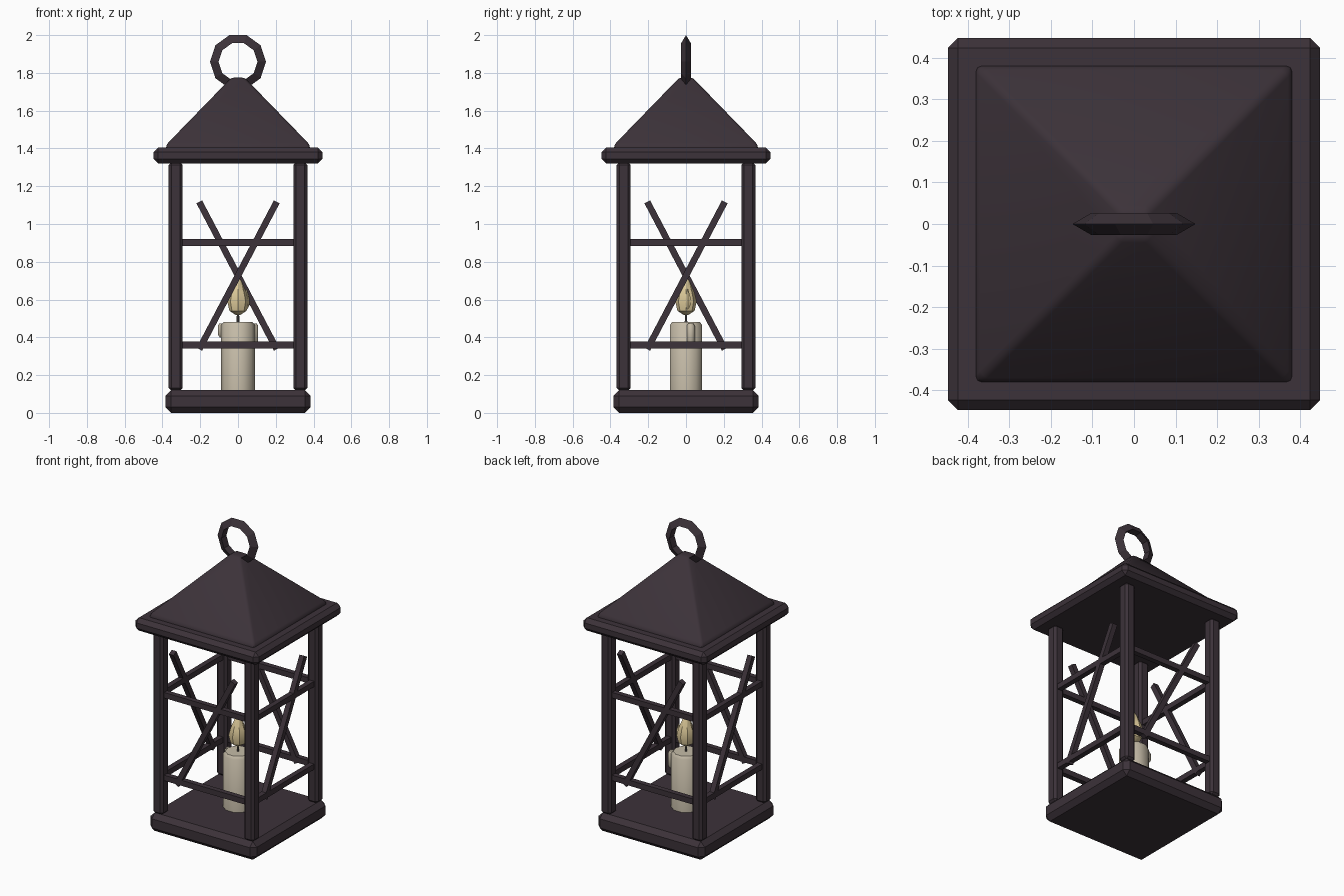
import bpy, bmesh
from math import sin, cos, pi, radians, atan2, hypot
from mathutils import Matrix

if "Cube" in bpy.data.objects:
    bpy.data.objects.remove(bpy.data.objects["Cube"], do_unlink=True)


def material(name, rgb):
    m = bpy.data.materials.new(name)
    m.use_nodes = True
    m.diffuse_color = (*rgb, 1)
    bsdf = m.node_tree.nodes["Principled BSDF"]
    bsdf.inputs["Base Color"].default_value = (*rgb, 1)
    bsdf.inputs["Roughness"].default_value = 0.7
    return m


iron = material("dark iron", (0.045, 0.032, 0.041))
wax = material("cream wax", (0.56, 0.50, 0.39))
glow = material("pale flame", (0.70, 0.57, 0.31))
char = material("grey wick", (0.12, 0.11, 0.10))


def finish(name, bm, mat, smooth=None):
    bmesh.ops.recalc_face_normals(bm, faces=bm.faces)
    mesh = bpy.data.meshes.new(name)
    bm.to_mesh(mesh)
    bm.free()
    mesh.materials.append(mat)
    obj = bpy.data.objects.new(name, mesh)
    bpy.context.collection.objects.link(obj)
    if smooth:
        bpy.ops.object.select_all(action='DESELECT')
        obj.select_set(True)
        bpy.context.view_layer.objects.active = obj
        bpy.ops.object.shade_smooth_by_angle(angle=radians(smooth))
    return obj


def chamfer(bm, width, segments=1):
    bmesh.ops.bevel(bm, geom=bm.edges[:], offset=width, segments=segments,
                    profile=0.5, affect='EDGES', clamp_overlap=True)


def box(name, size, place, width=0.0, mat=iron):
    bm = bmesh.new()
    bmesh.ops.create_cube(bm, size=1)
    bmesh.ops.scale(bm, vec=size, verts=bm.verts)
    if width:
        chamfer(bm, width)
    bm.transform(place)
    return finish(name, bm, mat)


def lathe(name, profile, sides, mat, centre=(0, 0), smooth=40):
    # Rings of (radius, height), closed at both ends
    bm = bmesh.new()
    rings = [[bm.verts.new((centre[0] + r * cos(2 * pi * i / sides),
                            centre[1] + r * sin(2 * pi * i / sides), z))
              for i in range(sides)] for r, z in profile]
    for a, b in zip(rings, rings[1:]):
        for i in range(sides):
            j = (i + 1) % sides
            bm.faces.new((a[i], a[j], b[j], b[i]))
    bm.faces.new(rings[0])
    bm.faces.new(rings[-1])
    return finish(name, bm, mat, smooth)


def at(x, y, z):
    return Matrix.Translation((x, y, z))


# Base slab and roof rim
box("base", (0.77, 0.77, 0.12), at(0, 0, 0.06), 0.03)
box("roof_rim", (0.895, 0.895, 0.085), at(0, 0, 1.3625), 0.025)

# Pyramid roof with a short upright skirt and softened ridges
bm = bmesh.new()
levels = [[bm.verts.new((sx * h, sy * h, z))
           for sx, sy in ((-1, -1), (1, -1), (1, 1), (-1, 1))]
          for h, z in ((0.38, 1.385), (0.38, 1.42), (0.035, 1.775))]
for lo, hi in zip(levels, levels[1:]):
    for i in range(4):
        j = (i + 1) % 4
        bm.faces.new((lo[i], lo[j], hi[j], hi[i]))
bm.faces.new(levels[0])
bm.faces.new(levels[-1])
chamfer(bm, 0.014, 2)
finish("roof", bm, iron, 35)

# Hanging ring: ten segments with a wedge-shaped section
bm = bmesh.new()
major, minor, sides = 0.118, 0.03, 10
loops = []
for i in range(sides):
    a = 2 * pi * i / sides
    loop = []
    for k in range(3):
        b = 2 * pi * k / 3
        r = major + minor * cos(b)
        loop.append(bm.verts.new((r * cos(a), minor * sin(b), 1.859 + r * sin(a))))
    loops.append(loop)
for i in range(sides):
    p, q = loops[i], loops[(i + 1) % sides]
    for k in range(3):
        n = (k + 1) % 3
        bm.faces.new((p[k], q[k], q[n], p[n]))
finish("hanging_ring", bm, iron)

# Each side repeats a post, two rails and one slanted brace
run, rise = 0.41, 0.78
for side, label in enumerate(("front", "left", "back", "right")):
    turn = Matrix.Rotation(side * pi / 2, 4, 'Z')
    box(label + "_post", (0.074, 0.074, 1.21), turn @ at(0.33, -0.33, 0.722), 0.015)
    for z, which in ((0.36, "lower"), (0.902, "upper")):
        box(f"{label}_{which}_rail", (0.62, 0.034, 0.036), turn @ at(0, -0.33, z))
    slant = Matrix.Rotation(-atan2(rise, run), 4, 'Y')
    box(label + "_brace", (hypot(run, rise), 0.034, 0.034),
        turn @ at(0, -0.33, 0.727) @ slant)

# Candle with wax drips, wick and flame
lathe("candle", [(0.09, 0.115), (0.09, 0.465), (0.076, 0.482)], 10, wax)
for x, y, low, name in ((0.085, 0.025, 0.36, "left_drip"),
                        (-0.085, 0.02, 0.40, "right_drip")):
    lathe(name, [(0.012, low), (0.022, low + 0.015),
                 (0.022, 0.46), (0.014, 0.474)], 8, wax, (x, y))
lathe("wick", [(0.008, 0.478), (0.006, 0.53)], 6, char)
lathe("flame", [(0.012, 0.518), (0.045, 0.54), (0.057, 0.59), (0.044, 0.64),
                (0.02, 0.695), (0.003, 0.725)], 8, glow)
lathe("small_flame", [(0.006, 0.55), (0.017, 0.575), (0.016, 0.61),
                      (0.002, 0.655)], 6, glow, (0.045, 0.01))
